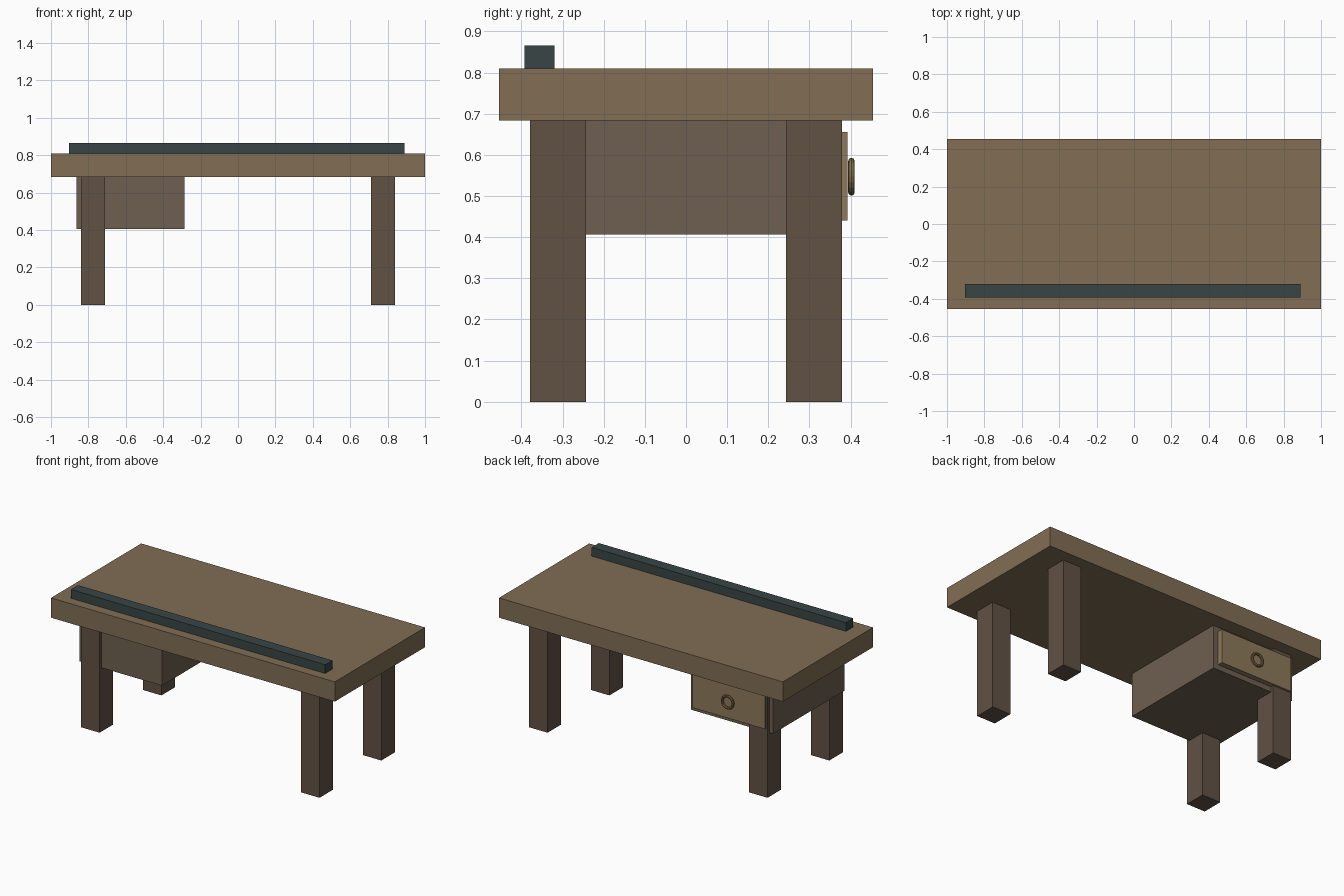
import bpy
import math

if "Cube" in bpy.data.objects:
    bpy.data.objects.remove(bpy.data.objects["Cube"])


def material(name, rgb):
    m = bpy.data.materials.new(name)
    m.diffuse_color = (*rgb, 1)
    m.use_nodes = True
    m.node_tree.nodes["Principled BSDF"].inputs["Base Color"].default_value = m.diffuse_color
    return m


top_wood = material("top_wood", (0.22, 0.155, 0.09))
leg_wood = material("leg_wood", (0.12, 0.085, 0.06))
box_wood = material("box_wood", (0.155, 0.115, 0.08))
panel_wood = material("panel_wood", (0.27, 0.195, 0.105))
slate = material("slate", (0.04, 0.06, 0.06))
brass = material("brass", (0.24, 0.16, 0.07))


def box(name, x, y, z, mat):
    """Box from (min, max) ranges on each axis."""
    bpy.ops.mesh.primitive_cube_add(
        size=1, location=[(a + b) / 2 for a, b in (x, y, z)])
    o = bpy.context.object
    o.name = name
    o.scale = [b - a for a, b in (x, y, z)]
    bpy.ops.object.transform_apply(location=False, rotation=False, scale=True)
    o.data.materials.append(mat)
    return o


# Table top and the dark rail along its front edge
box("table_top", (-1, 1), (-0.454, 0.454), (0.684, 0.81), top_wood)
box("front_rail", (-0.903, 0.889), (-0.392, -0.32), (0.81, 0.866), slate)

# Four square legs
for sx, side in ((-1, "left"), (1, "right")):
    for sy, end in ((-1, "front"), (1, "back")):
        cx, cy = sx * 0.775, sy * 0.311
        box(f"{end}_{side}_leg", (cx - 0.065, cx + 0.065),
            (cy - 0.068, cy + 0.068), (0, 0.684), leg_wood)

# Drawer case under the top, with its face on the back side
box("drawer_case", (-0.864, -0.285), (-0.359, 0.359), (0.406, 0.684), box_wood)
box("drawer_face", (-0.83, -0.32), (0.359, 0.392), (0.44, 0.656), panel_wood)

# Ring pull on the drawer face
bpy.ops.mesh.primitive_torus_add(
    major_segments=20, minor_segments=8, major_radius=0.038,
    minor_radius=0.008, location=(-0.575, 0.402, 0.547),
    rotation=(math.pi / 2, 0, 0))
ring = bpy.context.object
ring.name = "ring_pull"
ring.data.materials.append(brass)
